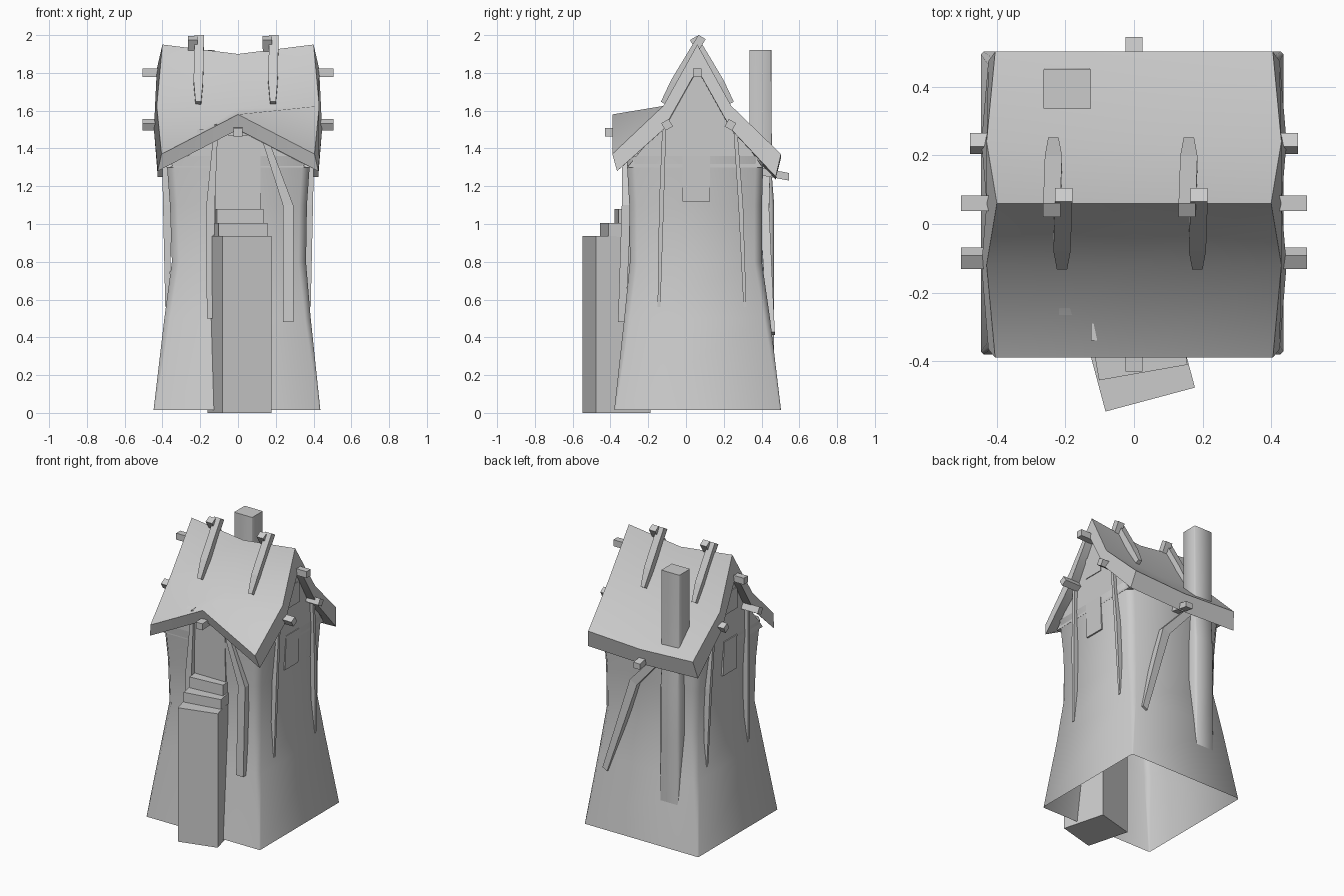
import bpy, bmesh, math
from mathutils import Vector as V

if "Cube" in bpy.data.objects:
    bpy.data.objects.remove(bpy.data.objects["Cube"])


def loft(name, rings, caps=True, smooth=None):
    """Skin closed rings of points that share one vertex count."""
    bm = bmesh.new()
    vs = [[bm.verts.new(p) for p in r] for r in rings]
    n = len(rings[0])
    for a, b in zip(vs, vs[1:]):
        for i in range(n):
            bm.faces.new((a[i], a[(i + 1) % n], b[(i + 1) % n], b[i]))
    if caps:
        bm.faces.new(vs[0][::-1])
        bm.faces.new(vs[-1])
    bmesh.ops.recalc_face_normals(bm, faces=bm.faces)
    me = bpy.data.meshes.new(name)
    bm.to_mesh(me)
    bm.free()
    ob = bpy.data.objects.new(name, me)
    bpy.context.collection.objects.link(ob)
    if smooth:
        bpy.context.view_layer.objects.active = ob
        bpy.ops.object.select_all(action='DESELECT')
        ob.select_set(True)
        bpy.ops.object.shade_smooth_by_angle(angle=math.radians(smooth))
    return ob


def bar(name, pts, side, out, widths):
    """Square timber through pts; side and out are its cross-section axes."""
    s, o = V(side), V(out)
    rings = []
    for p, w in zip(pts, widths):
        p = V(p)
        rings.append([p + s * w[0] * i / 2 + o * w[1] * j / 2
                      for i, j in ((-1, -1), (1, -1), (1, 1), (-1, 1))])
    return loft(name, rings)


def box_ring(z, x0, x1, y0, y1, c):
    """Rectangle with cut corners."""
    return [(x0 + c, y0, z), (x1 - c, y0, z), (x1, y0 + c, z), (x1, y1 - c, z),
            (x1 - c, y1, z), (x0 + c, y1, z), (x0, y1 - c, z), (x0, y0 + c, z)]


# Flared tower body, open underneath
loft("tower_walls", [box_ring(0.015, -.447, .436, -.38, .503, .008),
                     box_ring(0.50, -.39, .385, -.327, .445, .03),
                     box_ring(0.80, -.35, .36, -.297, .402, .04),
                     box_ring(1.10, -.36, .365, -.30, .402, .04),
                     box_ring(1.36, -.38, .383, -.315, .41, .04)], caps=False, smooth=60)

# Gable ends and the peaked wall over the door
gable = [(-.31, 1.30), (-.12, 1.54), (.06, 1.84), (.24, 1.54), (.405, 1.30)]
loft("gable_walls", [[(x, y, z) for y, z in gable] for x in (-.378, .38)])
peak = [(-.36, 1.30), (0, 1.53), (.36, 1.30)]
loft("porch_wall", [[(x, y, z) for x, z in peak] for y in (-.312, -.08)])

# Sagging roof: (y, z at ends, z in the middle, half length)
section = [(-.39, 1.37, 1.58, .405), (-.12, 1.625, 1.61, .43), (.06, 1.95, 1.90, .40),
           (.24, 1.625, 1.60, .43), (.503, 1.37, 1.35, .405),
           (.475, 1.25, 1.235, .425), (.24, 1.50, 1.48, .445), (.06, 1.82, 1.78, .43),
           (-.12, 1.50, 1.49, .445), (-.365, 1.28, 1.50, .425)]
loft("roof", [[(k * h, y, zm if k == 0 else ze) for y, ze, zm, h in section]
              for k in (-1, 0, 1)], smooth=50)

# Crossed ridge timbers
for i, x in enumerate((0, .395)):
    bar(f"ridge_cross_front_{i}", [(x - .21, -.12, 1.64), (x - .21, -.06, 1.75), (x - .205, .085, 1.99)],
        (1, 0, 0), (0, -.86, .5), [(.03, .03), (.05, .045), (.05, .045)])
    bar(f"ridge_cross_back_{i}", [(x - .235, .24, 1.64), (x - .235, .18, 1.75), (x - .24, .04, 1.985)],
        (1, 0, 0), (0, .86, .5), [(.03, .03), (.05, .045), (.05, .045)])

# Purlin ends poking out of the gables
for n, y, z, h in (("ridge", .06, 1.80, .505), ("front", -.10, 1.525, .505), ("back", .235, 1.525, .478)):
    t = 0 if n == "ridge" else math.radians(30 if n == "front" else -30)
    bar(f"{n}_purlin", [(-h, y, z), (h, y, z)], (0, math.cos(t), math.sin(t)),
        (0, -math.sin(t), math.cos(t)), [(.045, .045)] * 2)
bar("front_beam", [(0, -.43, 1.485), (0, -.1, 1.50)], (1, 0, 0), (0, 0, 1), [(.05, .045)] * 2)
bar("back_beam", [(0, .545, 1.25), (0, .36, 1.285)], (1, 0, 0), (0, 0, 1), [(.05, .04)] * 2)

# Bent struts on the front and back walls
bar("front_right_strut", [(.115, -.315, 1.53), (.265, -.315, 1.10), (.265, -.34, .48)],
    (1, 0, 0), (0, 1, 0), [(.03, .05), (.055, .05), (.055, .04)])
bar("front_left_strut", [(-.115, -.315, 1.53), (-.145, -.315, 1.10), (-.15, -.335, .50)],
    (1, 0, 0), (0, 1, 0), [(.02, .05), (.045, .05), (.03, .03)])
bar("back_strut", [(-.08, .42, 1.27), (.10, .415, 1.07), (.30, .45, .42)],
    (.9, 0, .44), (0, 1, 0), [(.05, .05), (.06, .05), (.04, .04)])

# Tapered struts and window plates on both side walls
for s, side in ((-1, "left"), (1, "right")):
    bar(f"{side}_front_strut", [(s * .38, -.115, 1.52), (s * .372, -.13, 1.1), (s * .375, -.143, .56)],
        (0, 1, 0), (1, 0, 0), [(.02, .05), (.025, .05), (.015, .02)])
    bar(f"{side}_back_strut", [(s * .38, .26, 1.52), (s * .372, .29, 1.1), (s * .375, .312, .56)],
        (0, 1, 0), (1, 0, 0), [(.02, .05), (.025, .05), (.015, .02)])
    bar(f"{side}_attic_window", [(s * .37, .055, 1.545), (s * .37, .055, 1.69)],
        (0, 1, 0), (1, 0, 0), [(.145, .03)] * 2)
    bar(f"{side}_window", [(s * .362, .055, 1.12), (s * .37, .055, 1.36)],
        (0, 1, 0), (1, 0, 0), [(.145, .03)] * 2)

# Door panel
bar("door", [(0, -.29, .92), (0, -.305, 1.47)], (1, 0, 0), (0, 1, 0), [(.24, .03)] * 2)

# Chimney running down the back wall
loft("chimney", [box_ring(.30, -.265, -.125, .33, .467, .004),
                 box_ring(.75, -.27, -.12, .33, .467, .015),
                 box_ring(1.10, -.27, -.12, .33, .467, .015),
                 box_ring(1.25, -.265, -.125, .335, .455, .006),
                 box_ring(1.92, -.265, -.125, .335, .452, .003)], smooth=50)

# Turning steps: front-left corner, width, depth, heading, heights
for i, (x, y, w, d, a, z0, z1) in enumerate((
        (-.083, -.547, .27, .30, 15, 0, .937),
        (-.102, -.456, .262, .22, 10, .93, 1.005),
        (-.112, -.378, .247, .16, 5, 1.0, 1.08))):
    a = math.radians(a)
    u, f = V((math.cos(a), math.sin(a), 0)), V((-math.sin(a), math.cos(a), 0))
    c = V((x, y, 0))
    loft(f"step_{i + 1}", [[q + V((0, 0, z)) for q in (c, c + u * w, c + u * w + f * d, c + f * d)]
                           for z in (z0, z1)])
